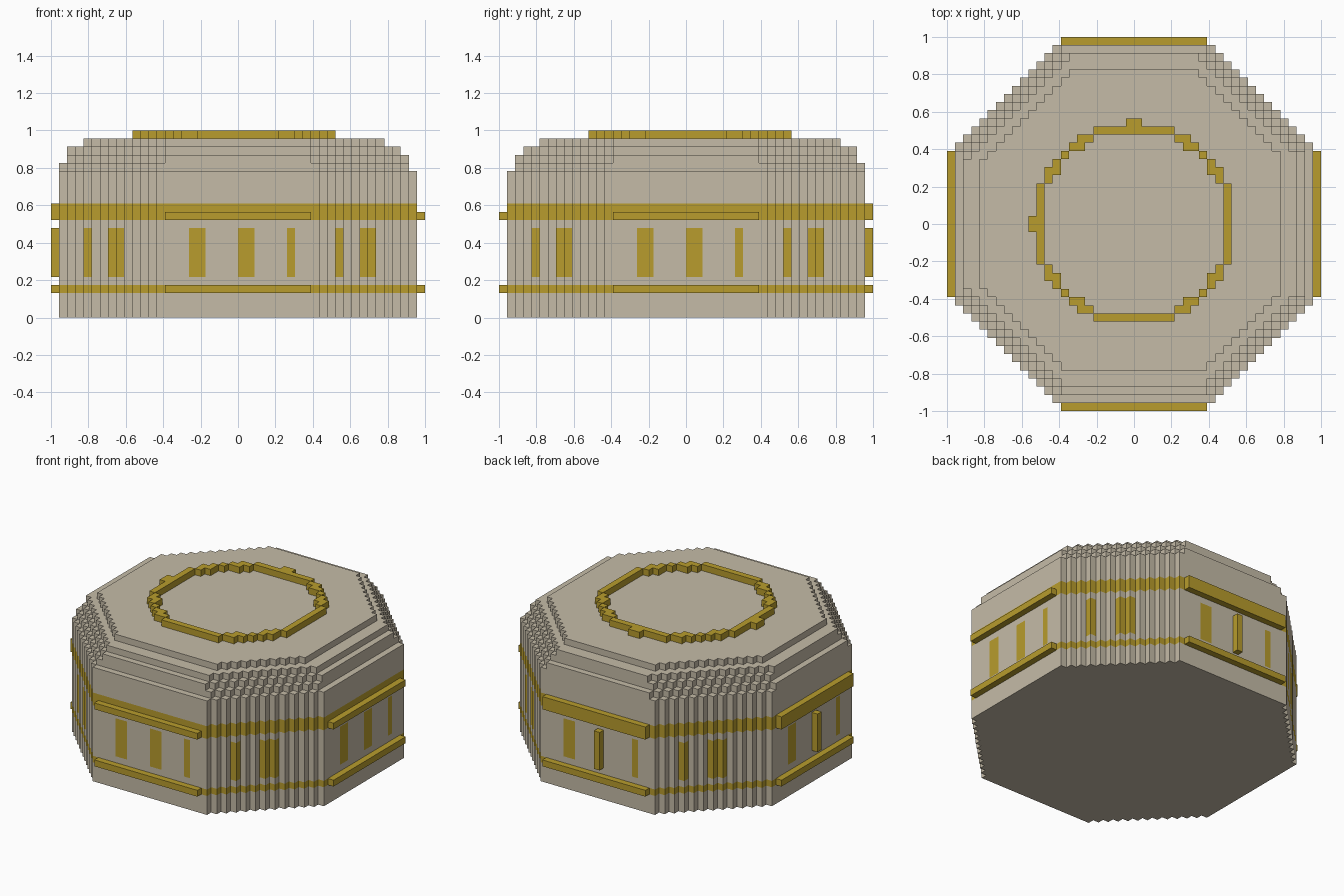
import bpy
import math

if "Cube" in bpy.data.objects:
    bpy.data.objects.remove(bpy.data.objects["Cube"])

V = 2 / 46  # edge length of one block


def material(name, rgb):
    m = bpy.data.materials.new(name)
    m.diffuse_color = (*rgb, 1)
    m.use_nodes = True
    m.node_tree.nodes["Principled BSDF"].inputs["Base Color"].default_value = m.diffuse_color
    return m


stone = material("pale_stone", (0.56, 0.50, 0.39))
gold = material("gold", (0.48, 0.335, 0.026))

cells = {}  # block position -> part name


def octagon(part, r, z0, z1):
    """Fill a stepped octagon slab; exact ties go to the left and back."""
    for x in range(-23, 23):
        for y in range(-23, 23):
            cx, cy = x + 0.5, y + 0.5
            if -r <= cx < r and -r < cy <= r and abs(cx) + abs(cy) <= r * math.sqrt(2):
                for z in range(z0, z1):
                    cells[x, y, z] = part


def column(part, x, y, z0, z1, turns):
    """Upright strip of blocks, turned in quarter turns about the centre."""
    for _ in range(turns):
        x, y = -1 - y, x
    for z in range(z0, z1):
        cells[x, y, z] = part


# Drum wall
octagon("wall", 22, 0, 18)

# Gold bands; the upper one is taller on the left and back
octagon("lower_band", 22.6, 3, 4)
octagon("upper_band", 22.6, 12, 13)
octagon("upper_band", 22.5, 13, 14)

# Stepped roof
for z, r in ((18, 21.5), (19, 21), (20, 20.5), (21, 18.5)):
    octagon("roof", r, z, z + 1)

# Flush windows around the wall, with a raised pillar mid back and mid left
for turn in range(4):
    for x in (-6, -5, 0, 1, 6, 12, 15, 16):
        if turn >= 2 and x in (0, 1):
            continue
        depth = 21 if x < 10 else 30 - x
        column("windows", x, -1 - depth, 5, 11, turn)
    if turn >= 2:
        column("pillars", 0, -23, 5, 11, turn)

# Round ring on the roof, with small lugs at the back and left
for x in range(-13, 13):
    for y in range(-13, 13):
        if 11.5 < math.hypot(x + 0.5, y + 0.5) <= 12.5:
            cells[x, y, 22] = "roof_ring"
for i in (-1, 0):
    cells[i, 12, 22] = "roof_ring"
    cells[-13, i, 22] = "roof_ring"


def block_faces():
    """Outward direction and counter-clockwise corners of each block side."""
    for axis in range(3):
        u, w = (axis + 1) % 3, (axis + 2) % 3
        for side in (0, 1):
            corners = []
            for a, b in ((0, 0), (1, 0), (1, 1), (0, 1)):
                c = [0, 0, 0]
                c[axis], c[u], c[w] = side, a, b
                corners.append(c)
            normal = [0, 0, 0]
            normal[axis] = 2 * side - 1
            yield normal, corners if side else corners[::-1]


SIDES = list(block_faces())


def build(part, mat):
    """Mesh of the exposed block sides of one part."""
    verts, faces = {}, []
    for (x, y, z), owner in cells.items():
        if owner != part:
            continue
        for n, corners in SIDES:
            if (x + n[0], y + n[1], z + n[2]) in cells:
                continue
            faces.append([verts.setdefault((x + a, y + b, z + c), len(verts))
                          for a, b, c in corners])
    mesh = bpy.data.meshes.new(part)
    mesh.from_pydata([(a * V, b * V, c * V) for a, b, c in verts], [], faces)
    mesh.materials.append(mat)
    bpy.context.collection.objects.link(bpy.data.objects.new(part, mesh))


for part in ("wall", "roof"):
    build(part, stone)
for part in ("lower_band", "upper_band", "windows", "pillars", "roof_ring"):
    build(part, gold)
